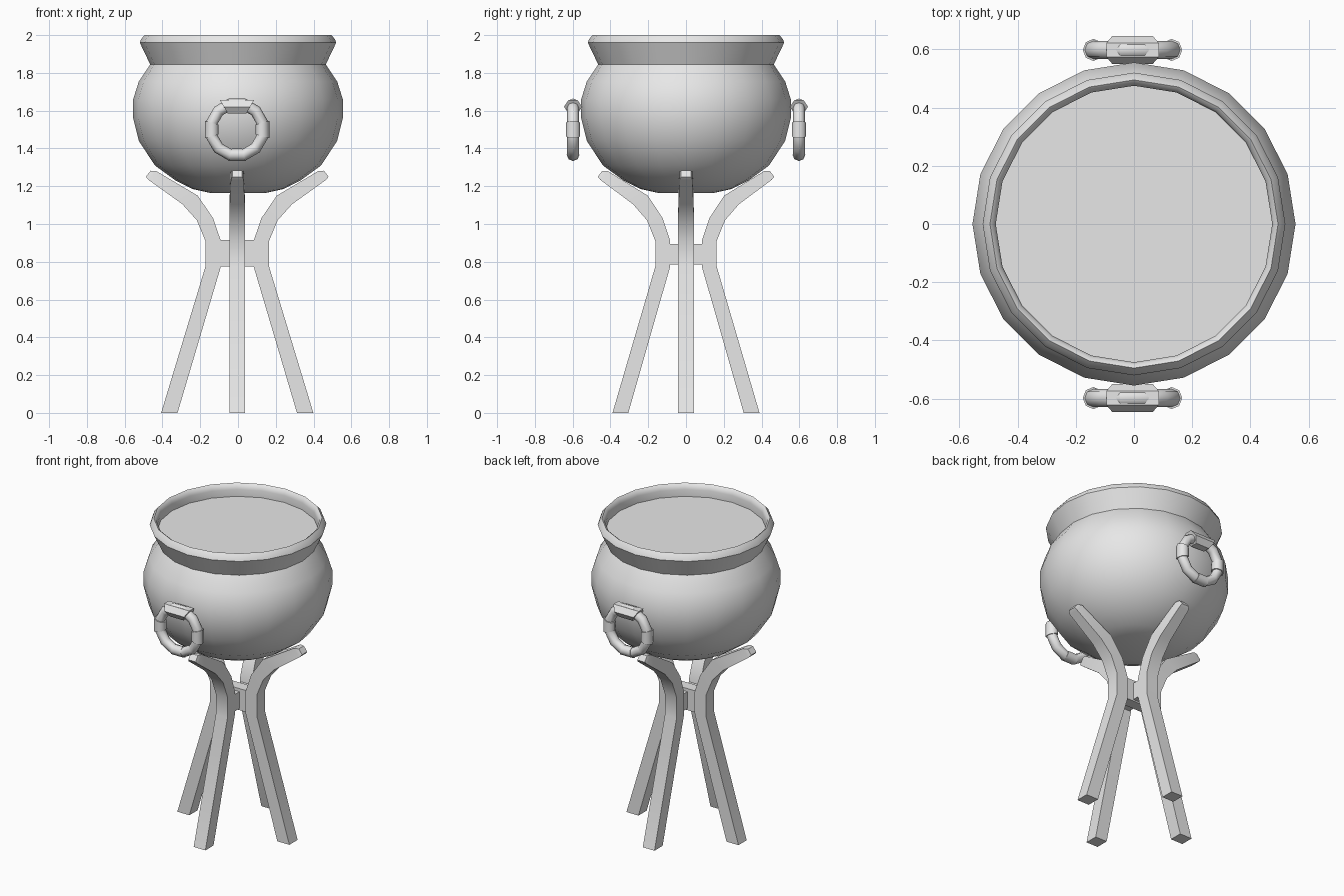
import bpy, bmesh
from math import sin, cos, pi, radians

if "Cube" in bpy.data.objects:
    bpy.data.objects.remove(bpy.data.objects["Cube"], do_unlink=True)

GREY = (0.8, 0.8, 0.8, 1)
iron = bpy.data.materials.new("grey iron")
iron.use_nodes = True
iron.diffuse_color = GREY
iron.node_tree.nodes["Principled BSDF"].inputs["Base Color"].default_value = GREY


def finish(name, bm, angle):
    bmesh.ops.recalc_face_normals(bm, faces=bm.faces)
    mesh = bpy.data.meshes.new(name)
    bm.to_mesh(mesh)
    bm.free()
    mesh.materials.append(iron)
    ob = bpy.data.objects.new(name, mesh)
    bpy.context.collection.objects.link(ob)
    bpy.ops.object.select_all(action="DESELECT")
    ob.select_set(True)
    bpy.context.view_layer.objects.active = ob
    bpy.ops.object.shade_smooth_by_angle(angle=radians(angle))
    return ob


def loft(name, loops, angle):
    """Skin a list of equal closed loops and cap both ends."""
    bm = bmesh.new()
    rows = [[bm.verts.new(p) for p in loop] for loop in loops]
    n = len(rows[0])
    for a, b in zip(rows, rows[1:]):
        for i in range(n):
            j = (i + 1) % n
            bm.faces.new((a[i], a[j], b[j], b[i]))
    bm.faces.new(rows[0])
    bm.faces.new(rows[-1])
    return finish(name, bm, angle)


def lathe(name, profile, sides, angle):
    turns = [2 * pi * i / sides for i in range(sides)]
    return loft(name, [[(r * cos(t), r * sin(t), z) for t in turns]
                       for r, z in profile], angle)


def arc_tube(name, y, start, end, segments, radius, sides):
    """Tube bent around the handle centre, in the xz plane."""
    loops = []
    for s in range(segments + 1):
        a = radians(start + (end - start) * s / segments)
        loop = []
        for i in range(sides):
            t = 2 * pi * i / sides
            rho = 0.139 + radius * sin(t)
            loop.append((rho * cos(a) - 0.005, y + radius * cos(t), 1.5 + rho * sin(a)))
        loops.append(loop)
    return loft(name, loops, 50)


# Pot body, rim and the flat filling
lathe("pot_body", [(0.15, 1.165), (0.24, 1.185), (0.33, 1.23), (0.44, 1.31),
                   (0.525, 1.44), (0.555, 1.56), (0.555, 1.66),
                   (0.525, 1.755), (0.465, 1.845)], 20, 40)
lathe("pot_rim", [(0.465, 1.845), (0.52, 1.96), (0.512, 1.98), (0.495, 2.0),
                  (0.482, 1.99), (0.475, 1.965), (0.475, 1.92)], 20, 40)

# Ring handles with bands and the mounts holding them to the pot
for side, y in (("front", -0.598), ("back", 0.598)):
    arc_tube(side + "_handle_ring", y, 105, 465, 12, 0.031, 8)
    arc_tube(side + "_handle_mount", y, 60, 120, 1, 0.048, 6)
    for band, mid, radius in (("left", 0, 0.038), ("right", 180, 0.038),
                              ("bottom", 270, 0.034)):
        arc_tube(f"{side}_{band}_band", y, mid - 15, mid + 15, 1, radius, 8)

# Legs: inner and outer edge (distance, height) and half width at each station
STATIONS = [((0.31, 0), (0.395, 0), 0.042),
            ((0.085, 0.775), (0.165, 0.775), 0.042),
            ((0.085, 0.91), (0.165, 0.91), 0.042),
            ((0.125, 1.03), (0.21, 1.02), 0.042),
            ((0.205, 1.15), (0.285, 1.105), 0.04),
            ((0.42, 1.28), (0.46, 1.233), 0.034),
            ((0.45, 1.282), (0.474, 1.25), 0.026)]


def leg(name, turn, reach):
    c, s = cos(turn), sin(turn)
    loops = []
    for (a, za), (b, zb), w in STATIONS:
        corners = ((a, -w, za), (b, -w, zb), (b, w, zb), (a, w, za))
        loops.append([(u * reach * c - v * s - 0.004, u * reach * s + v * c, z)
                      for u, v, z in corners])
    return loft(name, loops, 25)


for k, side in enumerate(("left", "back", "right", "front")):
    leg(side + "_leg", k * pi / 2, 0.985 if k % 2 else 1.02)


# Crossed braces joining the legs at the waist
def brace(name, hx, hy, low, high):
    loops = [[(-hx, -hy, z), (hx, -hy, z), (hx, hy, z), (-hx, hy, z)]
             for z in (low, high)]
    return loft(name, loops, 25)


brace("side_brace", 0.1, 0.035, 0.775, 0.915)
brace("front_back_brace", 0.035, 0.1, 0.785, 0.895)
